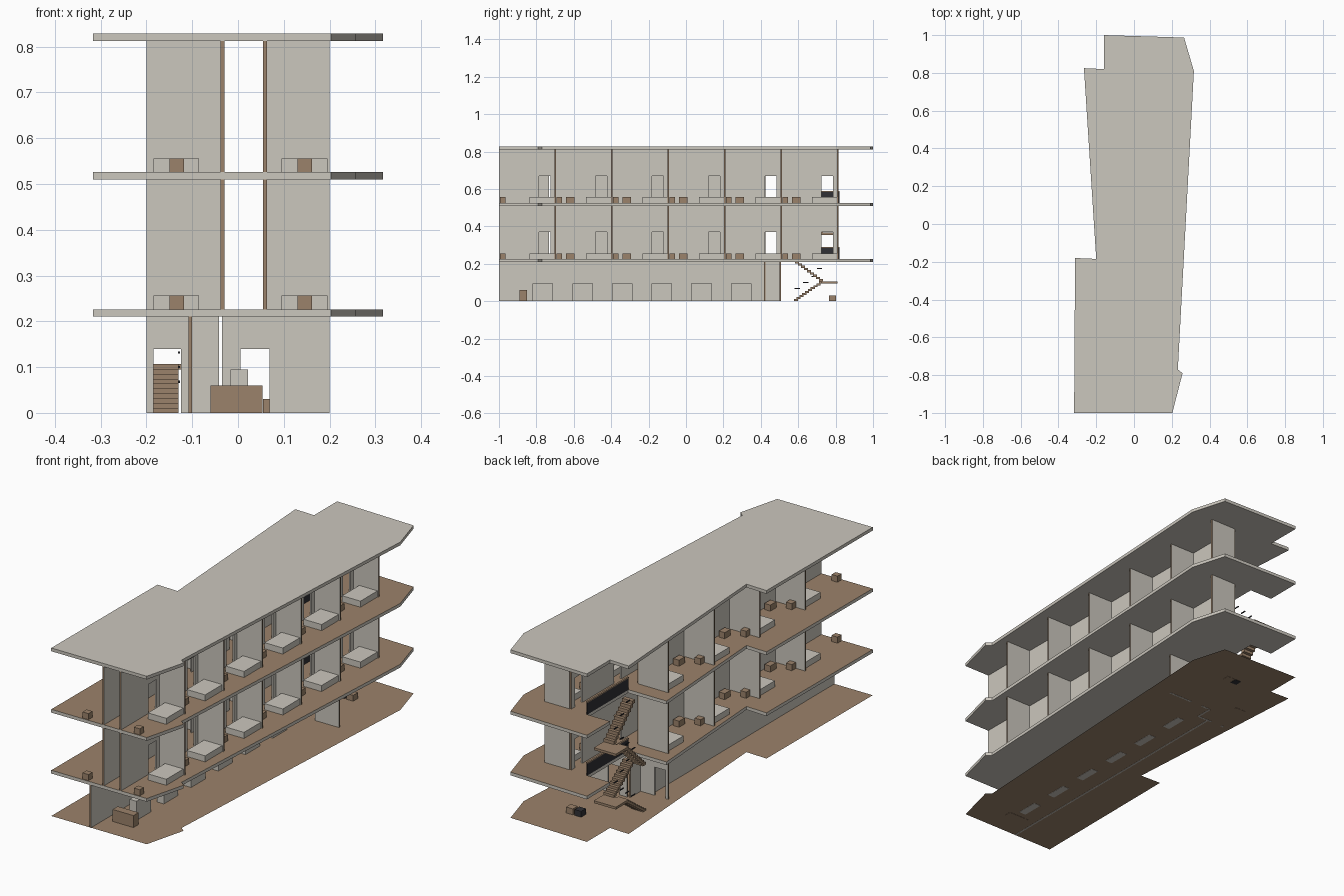
import bpy, bmesh

cube = bpy.data.objects.get("Cube")
if cube:
    bpy.data.objects.remove(cube, do_unlink=True)


def material(name, rgb):
    m = bpy.data.materials.new(name)
    m.use_nodes = True
    m.diffuse_color = (*rgb, 1)
    m.node_tree.nodes["Principled BSDF"].inputs["Base Color"].default_value = (*rgb, 1)
    return m


PLASTER = material("warm plaster", (0.60, 0.57, 0.51))
WOOD = material("brown wood", (0.33, 0.225, 0.145))
BLACK = material("black metal", (0.03, 0.03, 0.035))


def finish(name, bm, *mats):
    mesh = bpy.data.meshes.new(name)
    bmesh.ops.recalc_face_normals(bm, faces=bm.faces)
    bm.to_mesh(mesh)
    bm.free()
    for m in mats:
        mesh.materials.append(m)
    ob = bpy.data.objects.new(name, mesh)
    bpy.context.collection.objects.link(ob)
    return ob


def prism(points, offset):
    """Closed outline pushed along an offset."""
    bm = bmesh.new()
    face = bm.faces.new([bm.verts.new(p) for p in points])
    if any(offset):
        out = bmesh.ops.extrude_face_region(bm, geom=[face])
        moved = [v for v in out["geom"] if isinstance(v, bmesh.types.BMVert)]
        bmesh.ops.translate(bm, verts=moved, vec=offset)
    bmesh.ops.recalc_face_normals(bm, faces=bm.faces)
    return bm


def box(name, x, y, z, mat):
    """Box from (low, high) pairs."""
    pts = [(x[0], y[0], z[0]), (x[1], y[0], z[0]), (x[1], y[1], z[0]), (x[0], y[1], z[0])]
    return finish(name, prism(pts, (0, 0, z[1] - z[0])), mat)


T = 0.008  # wall thickness


def wall(name, axis, pos, lo, hi, z0, z1, doors=(), door_h=0.143):
    """Wall along an axis with door notches and wooden end faces."""
    prof = [(lo, z0)]
    for a, b in doors:
        prof += [(a, z0), (a, z0 + door_h), (b, z0 + door_h), (b, z0)]
    prof += [(hi, z0), (hi, z1), (lo, z1)]
    k = 0 if axis == "x" else 1
    if k == 0:
        bm = prism([(u, pos - T / 2, z) for u, z in prof], (0, T, 0))
    else:
        bm = prism([(pos - T / 2, u, z) for u, z in prof], (T, 0, 0))
    for f in bm.faces:
        u = f.calc_center_median()[k]
        if abs(f.normal[k]) > 0.9 and min(abs(u - lo), abs(u - hi)) < 1e-4:
            f.material_index = 1
    return finish(name, bm, PLASTER, WOOD)


# Floor plates: the middle ones are notched for the stairwell
right_edge = [(-0.16, 1.0), (0.265, 0.987), (0.317, 0.81), (0.232, -0.77), (0.257, -0.79),
              (0.203, -1.0), (-0.317, -1.0), (-0.312, -0.18), (-0.2, -0.185)]
full = right_edge + [(-0.265, 0.825), (-0.16, 0.82)]
notched = right_edge + [(-0.244, 0.5), (-0.035, 0.5), (-0.035, 0.82), (-0.16, 0.82)]

finish("ground_floor", prism([(x, y, 0.001) for x, y in reversed(full)], (0, 0, 0)), WOOD)
for name, outline, z, top in (("first_floor_slab", notched, 0.21, 1),
                              ("second_floor_slab", notched, 0.51, 1),
                              ("roof_slab", full, 0.812, 0)):
    bm = prism([(x, y, z) for x, y in outline], (0, 0, 0.016))
    for f in bm.faces:
        if f.normal.z > 0.9:
            f.material_index = top
    finish(name, bm, PLASTER, WOOD)

# Ground storey walls
G = 0.21
wall("ground_long_wall", "y", -0.104, -1.0, 0.42, 0, G)
wall("ground_left_cross_wall", "x", 0.42, -0.2, -0.042, 0, G, [(-0.185, -0.125)], 0.14)
wall("ground_link_wall", "y", -0.046, 0.424, 0.505, 0, G)
wall("ground_right_cross_wall", "x", 0.505, -0.035, 0.2, 0, G, [(0.005, 0.069)], 0.14)

# Ground storey furniture
for i in range(6):
    y = -0.765 + 0.212 * i
    box("lobby_table", (-0.016, 0.022), (y - 0.055, y + 0.055), (0, 0.095), PLASTER)
box("reception_desk", (-0.06, 0.054), (-0.89, -0.85), (0, 0.06), WOOD)
box("lobby_stool", (0.055, 0.092), (0.765, 0.802), (0, 0.03), WOOD)
box("lobby_bin", (0.01, 0.045), (0.765, 0.802), (0, 0.03), BLACK)

# Upper storeys: corridor walls, cross walls and rooms
CX_L, CX_R = -0.034, 0.059
STEP_L, STEP_R = 0.355, 0.302
for z0, z1 in ((0.226, 0.51), (0.526, 0.812)):
    ends_r = [-1 + STEP_R * (i + 1) for i in range(6)]
    ends_l = [-1 + STEP_L * (i + 1) for i in range(4)]
    wall("right_corridor_wall", "y", CX_R, -1.0, ends_r[-1], z0, z1,
         [(e - 0.087, e - 0.027) for e in ends_r])
    wall("left_corridor_wall", "y", CX_L, -1.0, ends_l[-1], z0, z1,
         [(e - 0.087, e - 0.027) for e in ends_l])
    for side, ends, step in ((1, ends_r, STEP_R), (-1, ends_l, STEP_L)):
        for i, e in enumerate(ends):
            start = e - step
            if side > 0:
                wall("right_cross_wall", "x", e, CX_R + T / 2, 0.2, z0, z1)
                bed, stand, chair = (0.095, 0.195), (0.13, 0.162), (0.115, 0.15)
            else:
                wall("left_cross_wall", "x", e, -0.2, CX_L - T / 2, z0, z1)
                bed, stand, chair = (-0.185, -0.085), (-0.15, -0.118), (-0.08, -0.048)
            h = z0 + 0.03
            box("bed", bed, (e - 0.138, e - 0.005), (z0, h), PLASTER)
            box("nightstand", stand, (start + 0.005, start + 0.036), (z0, h), WOOD)
            if i:
                box("chair", chair, (start + 0.057, start + 0.103), (z0, h), WOOD)
    # Stairwell balustrade
    box("stair_balustrade", (-0.037, -0.032), (0.5, 0.82), (z0, z0 + 0.058), BLACK)
    box("balustrade_rail", (-0.039, -0.03), (0.5, 0.82), (z0 + 0.058, z0 + 0.063), WOOD)

# Stairs: two flights and a half landing for each storey
N = 10
for z0, z1 in ((0.0, 0.226), (0.226, 0.526)):
    mid = z0 + (z1 - z0) * 0.47
    for x, za, zb, ya, yb in (((-0.185, -0.13), z0, mid, 0.58, 0.73),
                              ((-0.12, -0.065), mid, z1, 0.73, 0.57)):
        rise, run = (zb - za) / N, (yb - ya) / N
        for i in range(N):
            y = ya + run * (i + 0.5)
            z = za + rise * (i + 1)
            box("stair_tread", x, (y - 0.011, y + 0.011), (z - rise, z), WOOD)
        # Handrail pieces
        for i in range(1, N, 3):
            y = ya + run * i
            z = za + rise * i + 0.055
            xr = -0.131 if x[0] < -0.15 else -0.119
            box("handrail_piece", (xr, xr + 0.004), (y - 0.014, y + 0.014), (z, z + 0.005), BLACK)
    box("stair_landing", (-0.185, -0.065), (0.725, 0.81), (mid - 0.012, mid), WOOD)
